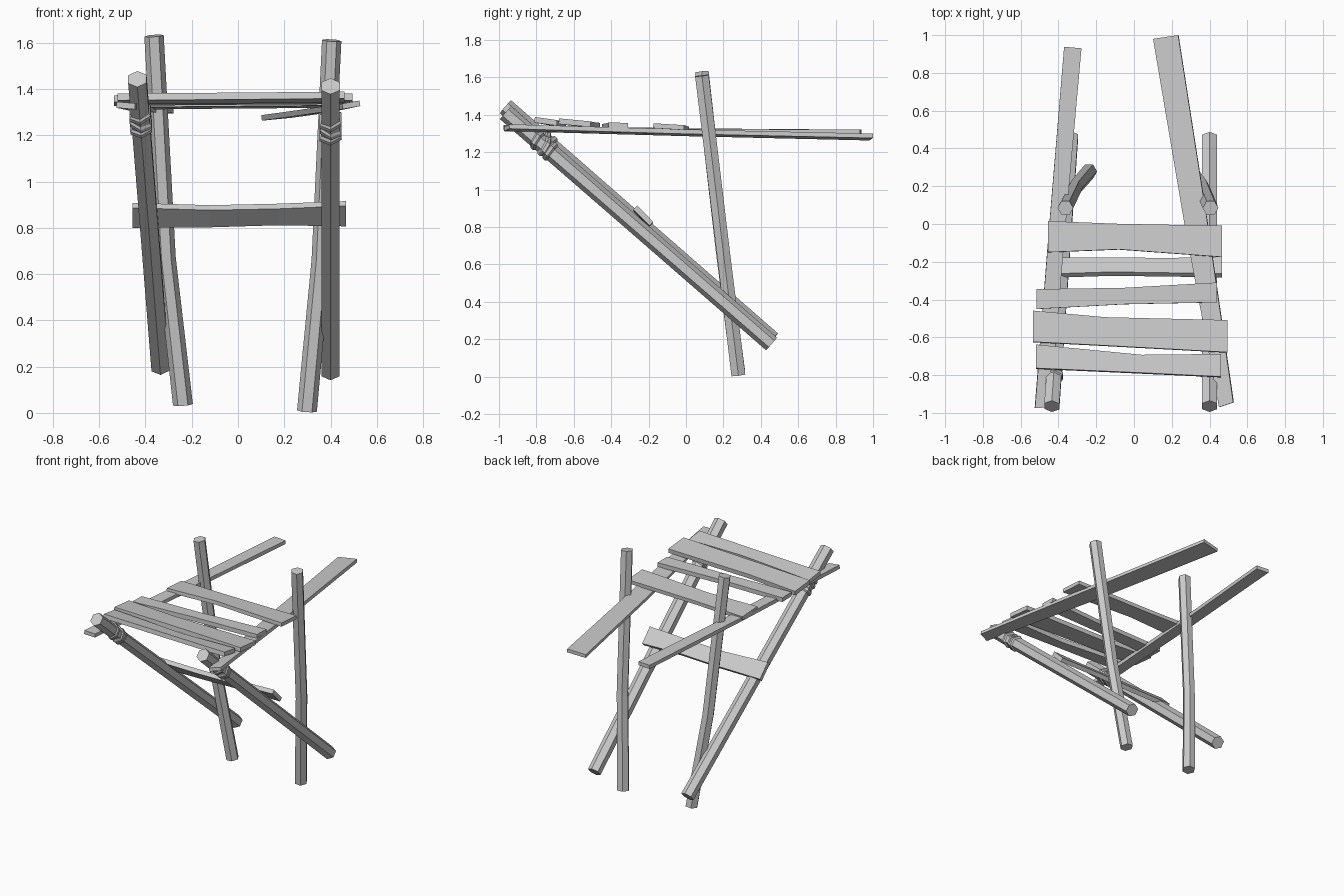
import bpy, bmesh, math
from mathutils import Vector

if "Cube" in bpy.data.objects:
    bpy.data.objects.remove(bpy.data.objects["Cube"])


def loft(name, rings):
    """Flat-faced solid through a series of matching rings."""
    bm = bmesh.new()
    loops = [[bm.verts.new(p) for p in r] for r in rings]
    n = len(loops[0])
    for a, b in zip(loops, loops[1:]):
        for i in range(n):
            j = (i + 1) % n
            bm.faces.new((a[i], a[j], b[j], b[i]))
    bm.faces.new(loops[0][::-1])
    bm.faces.new(loops[-1])
    bmesh.ops.recalc_face_normals(bm, faces=bm.faces)
    me = bpy.data.meshes.new(name)
    bm.to_mesh(me)
    bm.free()
    ob = bpy.data.objects.new(name, me)
    bpy.context.collection.objects.link(ob)
    return ob


def pole(name, pts, radii, axis=None, turn=0):
    """Six-sided pole along pts; turn=30 puts flat sides at +-x."""
    pts = [Vector(p) for p in pts]
    d = Vector(axis) if axis else pts[-1] - pts[0]
    d.normalize()
    u = Vector((1, 0, 0))
    u = (u - d * u.dot(d)).normalized()
    v = d.cross(u)
    angs = [math.radians(60 * i + turn) for i in range(6)]
    return loft(name, [[p + r * (math.cos(a) * u + math.sin(a) * v) for a in angs]
                       for p, r in zip(pts, radii)])


def board(name, edges, thick):
    """Plank given by pairs of opposite edge points along its mid plane."""
    E = [(Vector(a), Vector(b)) for a, b in edges]
    run = (E[-1][0] + E[-1][1]) - (E[0][0] + E[0][1])
    rings = []
    for a, b in E:
        n = run.cross(b - a).normalized() * thick / 2
        rings.append([a + n, b + n, b - n, a - n])
    return loft(name, rings)


# Upright posts, slightly bowed
pole("upright_post_left", [(-.238, .278, .035), (-.310, .195, .67), (-.363, .085, 1.63)],
     (.043, .041, .042))
pole("upright_post_right", [(.298, .28, .008), (.359, .2, .66), (.405, .085, 1.61)],
     (.043, .041, .042))

# Slanted legs with rope bindings
legs = {"left": (Vector((-.435, -.965, 1.443)), Vector((-.335, .462, .198))),
        "right": (Vector((.40, -.965, 1.412)), Vector((.40, .458, .175)))}
for side, (top, foot) in legs.items():
    d = (foot - top).normalized()
    pole("slanted_leg_" + side, [top, (top + foot) / 2, foot], (.046, .045, .045), turn=30)
    for k, (t, lean) in enumerate(((.225, .18), (.275, -.2), (.315, .1))):
        c = top + d * t
        ax = (d + Vector((lean, 0, abs(lean)))).normalized()
        pole(f"rope_{side}_{k}", [c - d * .018, c - d * .009, c + d * .009, c + d * .018],
             (.046, .055, .055, .046), ax, 30)

# Long side rails
board("side_rail_left", [((-.525, -.975, 1.332), (-.445, -.97, 1.325)),
                         ((-.448, 0, 1.315), (-.362, 0, 1.312)),
                         ((-.37, .938, 1.308), (-.278, .93, 1.308))], .026)
board("side_rail_right", [((.452, -.97, 1.325), (.527, -.945, 1.338)),
                          ((.268, 0, 1.298), (.39, .005, 1.31)),
                          ((.102, .98, 1.275), (.235, 1.0, 1.288))], .024)

# Cross slats: (x, front y, rear y) stations, front z, rear z, thickness
slats = [
    ([(-.455, -.15, .015), (-.08, -.135, .0), (.465, -.175, -.01)], 1.338, 1.328, .026),
    ([(-.515, -.45, -.345), (-.05, -.425, -.338), (.44, -.415, -.31)], 1.34, 1.338, .03),
    ([(-.535, -.625, -.46), (-.15, -.645, -.495), (.495, -.68, -.51)], 1.362, 1.346, .03),
    ([(-.52, -.765, -.64), (.04, -.79, -.695), (.46, -.81, -.69)], 1.37, 1.353, .03),
]
for i, (st, zf, zr, th) in enumerate(slats):
    board(f"cross_slat_{i + 1}",
          [((x, yf, zf - .004 + .008 * k), (x, yr, zr - .004 + .008 * k))
           for k, (x, yf, yr) in ((j / 2, s) for j, s in enumerate(st))], th)

# Lower brace lying on the slanted legs
board("lower_brace", [((-.457, -.275, .897), (-.457, -.187, .81)),
                      ((-.12, -.264, .887), (-.12, -.187, .813)),
                      ((.17, -.268, .893), (.17, -.190, .822)),
                      ((.467, -.272, .905), (.467, -.185, .817))], .03)
